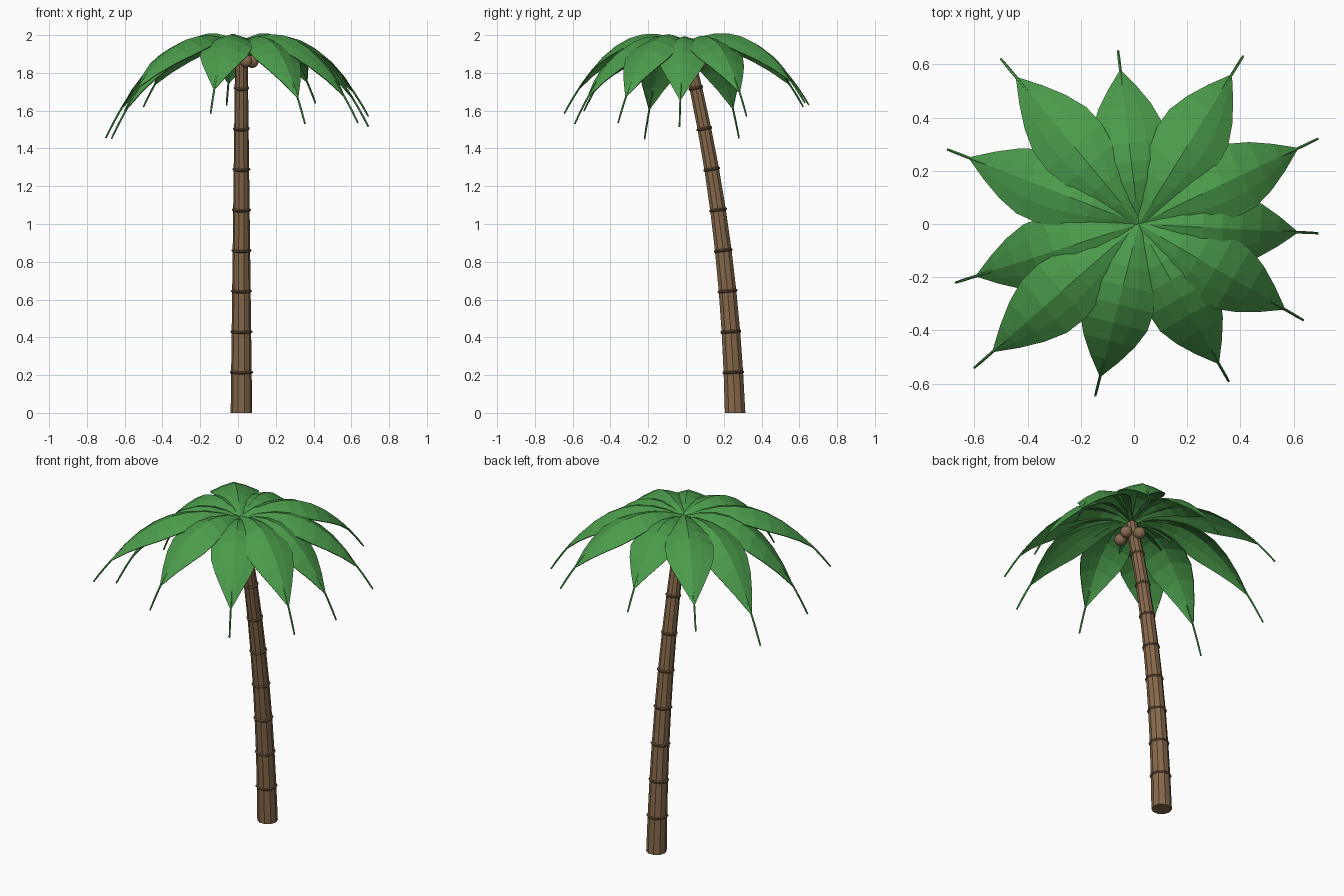
import bpy
import bmesh
import math
from mathutils import Vector

old = bpy.data.objects.get("Cube")
if old:
    bpy.data.objects.remove(old, do_unlink=True)


def material(name, rgb):
    m = bpy.data.materials.new(name)
    m.use_nodes = True
    m.diffuse_color = (*rgb, 1)
    m.node_tree.nodes["Principled BSDF"].inputs["Base Color"].default_value = (*rgb, 1)
    return m


bark = material("bark brown", (0.24, 0.14, 0.07))
ring_brown = material("ring brown", (0.15, 0.09, 0.045))
nut_brown = material("coconut brown", (0.24, 0.145, 0.08))
leaf_green = material("leaf green", (0.07, 0.33, 0.07))


def finish(bm, name, mat):
    mesh = bpy.data.meshes.new(name)
    bm.to_mesh(mesh)
    bm.free()
    mesh.materials.append(mat)
    obj = bpy.data.objects.new(name, mesh)
    bpy.context.collection.objects.link(obj)
    return obj


def tube(name, path, radii, sides, mat):
    """Closed tube swept along a path, with a radius at each point."""
    bm = bmesh.new()
    rows = []
    for i, (p, r) in enumerate(zip(path, radii)):
        tangent = (path[min(i + 1, len(path) - 1)] - path[max(i - 1, 0)]).normalized()
        ref = Vector((1, 0, 0)) if abs(tangent.x) < 0.7 else Vector((0, 1, 0))
        a = tangent.cross(ref).normalized()
        b = tangent.cross(a)
        angles = [math.tau * (k + 0.5) / sides for k in range(sides)]
        rows.append([bm.verts.new(p + r * (a * math.cos(t) + b * math.sin(t)))
                     for t in angles])
    for lo, hi in zip(rows, rows[1:]):
        for k in range(sides):
            n = (k + 1) % sides
            bm.faces.new((lo[k], lo[n], hi[n], hi[k]))
    bm.faces.new(rows[0])
    bm.faces.new(rows[-1])
    bmesh.ops.recalc_face_normals(bm, faces=bm.faces)
    return finish(bm, name, mat)


# Leaning trunk
CENTRE_X = 0.018
STEP = 0.215


def trunk_point(z):
    return Vector((CENTRE_X, 0.26 - 0.07 * (z / 1.94) - 0.19 * (z / 1.94) ** 2.2, z))


def trunk_radius(z):
    return 0.057 - 0.0125 * z


levels = [STEP * k for k in range(9)] + [1.94]
trunk = tube("trunk", [trunk_point(z) for z in levels],
             [trunk_radius(z) for z in levels], 10, bark)
for v in trunk.data.vertices:      # flat foot on the ground
    if v.co.z < 0.1:
        v.co.z = 0.0

# Raised rings on the trunk
for k in range(1, 9):
    zs = [STEP * k + d for d in (-0.008, -0.003, 0.003, 0.008)]
    swell = (0.0, 0.006, 0.006, 0.0)
    tube(f"trunk_ring_{k}", [trunk_point(z) for z in zs],
         [trunk_radius(z) + s for z, s in zip(zs, swell)], 10, ring_brown)

# Coconuts
for k, spot in enumerate([(0.042, -0.068, 1.862), (0.075, 0.022, 1.86), (0.022, 0.075, 1.85)]):
    bpy.ops.mesh.primitive_ico_sphere_add(subdivisions=3, radius=0.034, location=spot)
    nut = bpy.context.object
    nut.name = f"coconut_{k + 1}"
    nut.data.materials.append(nut_brown)
    bpy.ops.object.shade_smooth()

# Fronds: a thin folded blade with a bare midrib running past its end
BLADE_END = 0.885
RISE = 0.3
CURL = 2.3
WIDTHS = (0.012, 0.045, 0.085, 0.117, 0.135, 0.13, 0.1, 0.056, 0.004)


def frond(k, tip, lift):
    heart = Vector((CENTRE_X, 0, 1.95 + lift))
    out = Vector((tip.x - heart.x, tip.y, 0))
    side = Vector((-out.y, out.x, 0)).normalized()
    fall = heart.z + RISE - tip.z

    def spine(s):
        return heart + out * s + Vector((0, 0, RISE * s - fall * s ** CURL))

    bm = bmesh.new()
    rows = []
    last = len(WIDTHS) - 1
    for i, w in enumerate(WIDTHS):
        p = spine(BLADE_END * (i / last) ** 0.92)
        rows.append([bm.verts.new(p + side * (w * v) - Vector((0, 0, 0.4 * w * abs(v) ** 1.3)))
                     for v in (-1, -0.5, 0, 0.5, 1)])
    for a, b in zip(rows, rows[1:]):
        for j in range(4):
            bm.faces.new((a[j], b[j], b[j + 1], a[j + 1]))
    blade = finish(bm, f"frond_blade_{k}", leaf_green)
    shell = blade.modifiers.new("thickness", 'SOLIDIFY')
    shell.thickness = 0.005
    shell.offset = -1

    path = [spine(0.8 + 0.04 * i) - Vector((0, 0, 0.008 - 0.0016 * i)) for i in range(6)]
    tube(f"frond_midrib_{k}", path, [0.0055] * 5 + [0.0045], 5, leaf_green)


# Frond tips, with the few that spring from higher in the crown
TIPS = [(0.69, 0.32, 1.57), (0.41, 0.63, 1.64), (-0.06, 0.65, 1.63), (-0.5, 0.62, 1.62),
        (-0.7, 0.28, 1.455), (-0.67, -0.22, 1.45), (-0.6, -0.54, 1.6), (-0.145, -0.645, 1.585),
        (0.355, -0.59, 1.53), (0.635, -0.36, 1.535), (0.69, -0.035, 1.515)]
UPPER = (2, 4, 8, 10)
for k, tip in enumerate(TIPS, 1):
    frond(k, Vector(tip), 0.01 if k in UPPER else 0.0)
